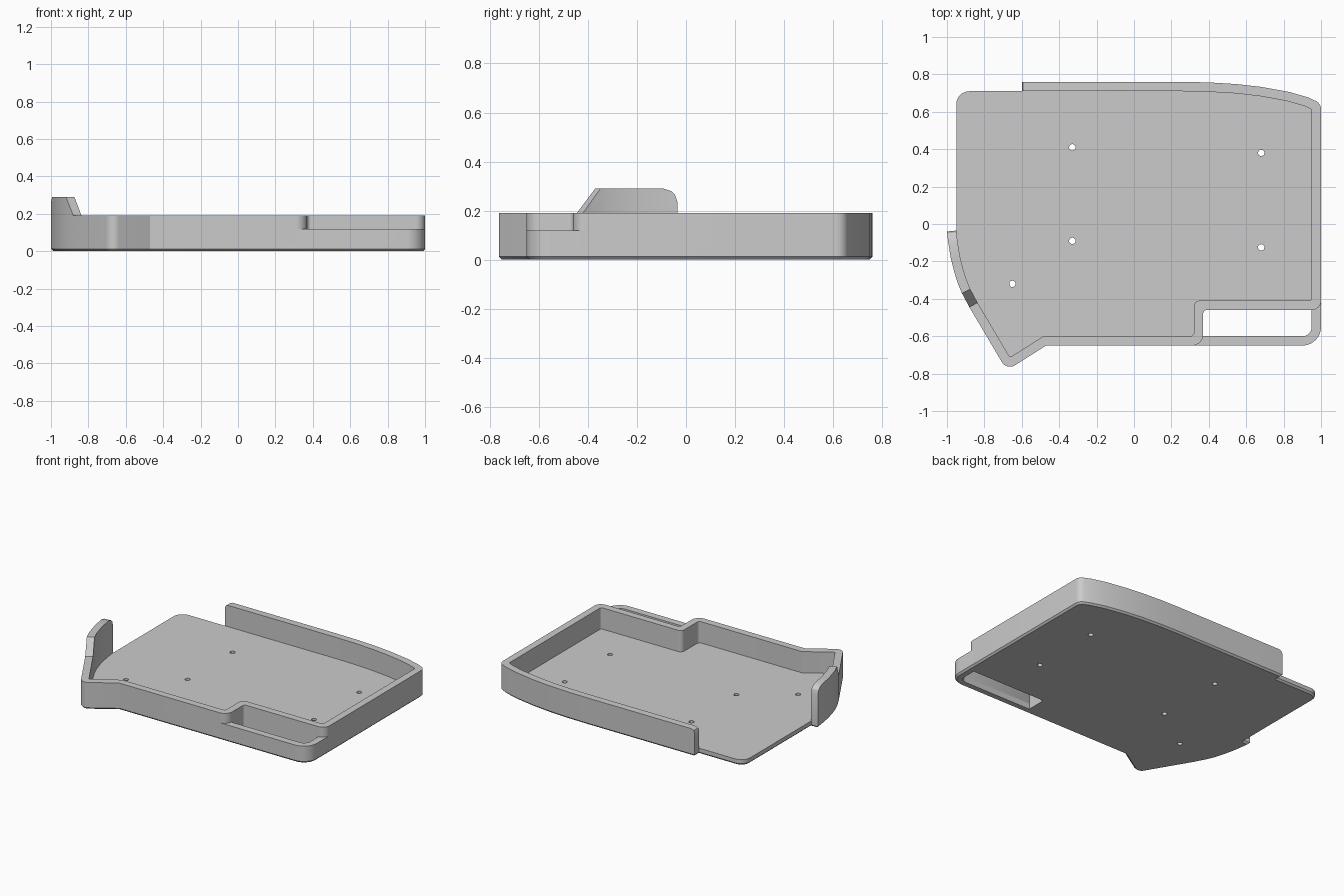
import bpy, bmesh, math
from mathutils import Vector

cube = bpy.data.objects.get("Cube")
if cube:
    bpy.data.objects.remove(cube, do_unlink=True)

FLOOR, RIM, WALL, TALL = 0.04, 0.12, 0.19, 0.29
THICK = 0.05

grey = bpy.data.materials.new("plain grey")
grey.use_nodes = True
grey.diffuse_color = (0.6, 0.6, 0.6, 1)
grey.node_tree.nodes["Principled BSDF"].inputs["Base Color"].default_value = (0.6, 0.6, 0.6, 1)


def offset(points, dist, closed=False):
    """Shift a clockwise path to its right with mitred corners."""
    n, result = len(points), []
    for i, p in enumerate(points):
        normals = []
        for j in (i - 1, i):
            if closed or 0 <= j < n - 1:
                d = points[(j + 1) % n] - points[j % n]
                normals.append(Vector((d.y, -d.x, 0)).normalized())
        a, b = normals[0], normals[-1]
        result.append(p + (a + b) * dist / (1 + a.dot(b)))
    return result


def fillet(points, radii, steps=10):
    """Replace each corner that has a radius by an arc."""
    n, result = len(points), []
    for i, (p, r) in enumerate(zip(points, radii)):
        if not r:
            result.append(p)
            continue
        u = (points[i - 1] - p).normalized()
        v = (points[(i + 1) % n] - p).normalized()
        half = u.angle(v) / 2
        centre = p + (u + v).normalized() * r / math.sin(half)
        start = (p + u * r / math.tan(half) - centre).normalized()
        end = (p + v * r / math.tan(half) - centre).normalized()
        result += [centre + start.slerp(end, k / steps) * r for k in range(steps + 1)]
    return result


def rounded(corners):
    return fillet([Vector((x, y, 0)) for x, y, r in corners], [c[2] for c in corners])


def finish(bm, name):
    bmesh.ops.recalc_face_normals(bm, faces=bm.faces)
    mesh = bpy.data.meshes.new(name)
    bm.to_mesh(mesh)
    bm.free()
    mesh.materials.append(grey)
    obj = bpy.data.objects.new(name, mesh)
    bpy.context.collection.objects.link(obj)
    bpy.ops.object.select_all(action='DESELECT')
    obj.select_set(True)
    bpy.context.view_layer.objects.active = obj
    bpy.ops.object.shade_smooth_by_angle(angle=math.radians(30))


def prism(name, outline, holes, levels):
    """Extrude an outline with holes; levels are (height, outline inset)."""
    bm = bmesh.new()
    caps = {0: [], len(levels) - 1: []}
    for loop in [outline] + holes:
        rings = []
        for z, inset in levels:
            pts = offset(loop, inset, True) if loop is outline and inset else loop
            rings.append([bm.verts.new((p.x, p.y, z)) for p in pts])
        n = len(loop)
        for low, high in zip(rings, rings[1:]):
            for i in range(n):
                j = (i + 1) % n
                bm.faces.new((low[i], low[j], high[j], high[i]))
        for level, edges in caps.items():
            ring = rings[level]
            edges += [bm.edges.get((ring[i], ring[i - 1])) for i in range(n)]
    for edges in caps.values():
        bmesh.ops.triangle_fill(bm, edges=edges, use_beauty=True, normal=(0, 0, 1))
    finish(bm, name)


def wall(name, corners):
    """Upright strip along a path of (x, y, top, outer radius, inner radius)."""
    path = [Vector(c[:3]) for c in corners]
    outer = fillet(path, [c[3] for c in corners])
    inner = fillet(offset(path, THICK), [c[4] for c in corners])
    bm = bmesh.new()
    rings = []
    for o, i in zip(outer, inner):
        rings.append([bm.verts.new(v) for v in (
            (o.x, o.y, FLOOR), o, i, (i.x, i.y, FLOOR))])
    for a, b in zip(rings, rings[1:]):
        for k in range(4):
            m = (k + 1) % 4
            bm.faces.new((a[k], a[m], b[m], b[k]))
    bm.faces.new(rings[0])
    bm.faces.new(rings[-1])
    finish(bm, name)


# Outer edge of the case, clockwise from the open back corner
back = [(-0.6, 0.76, 0.165, 0, 0), (-0.593, 0.76, 0.182, 0, 0), (-0.575, 0.76, WALL, 0, 0),
        (0.25, 0.76, WALL, 0, 0), (0.4, 0.757, WALL, 0, 0), (0.55, 0.748, WALL, 0, 0),
        (0.68, 0.733, WALL, 0, 0), (0.83, 0.706, WALL, 0, 0), (0.93, 0.677, WALL, 0, 0),
        (1, 0.645, WALL, 0.05, 0.015)]
notch = [(1, -0.46, WALL, 0.05, 0.015), (0.37, -0.46, WALL, 0.02, 0.03),
         (0.37, -0.65, WALL, 0.06, 0.02)]
front = [(-0.47, -0.65, WALL, 0, 0), (-0.68, -0.783, WALL, 0.05, 0.01),
         (-0.88, -0.445, WALL, 0, 0)]
thumb_side = [(-0.92, -0.37, TALL, 0, 0), (-0.943, -0.315, TALL, 0, 0),
              (-0.963, -0.25, TALL, 0, 0), (-0.98, -0.18, TALL, 0, 0),
              (-0.993, -0.1, TALL, 0, 0), (-0.997, -0.067, 0.28, 0, 0),
              (-0.999, -0.05, 0.265, 0, 0), (-1, -0.04, 0.235, 0, 0)]

# Raised wall around the tray
wall("raised_wall", back + notch + front + thumb_side)

# Floor plate with screw holes, side slot and chamfered underside
edge = [(c[0], c[1], c[3]) for c in back[:1] + back[3:]]
edge += [(1, -0.65, 0.1)]
edge += [(c[0], c[1], c[3]) for c in front + thumb_side]
edge += [(-0.95, -0.04, 0), (-0.95, 0.71, 0.07), (-0.6, 0.71, 0)]
slot = rounded([(0.37, -0.46, 0.02), (0.95, -0.46, 0), (0.95, -0.6, 0.05), (0.37, -0.6, 0)])
screws = [(-0.33, 0.41), (0.68, 0.38), (-0.33, -0.09), (0.68, -0.125), (-0.65, -0.32)]
holes = [[Vector((x + 0.017 * math.cos(k * math.tau / 20),
                  y + 0.017 * math.sin(k * math.tau / 20), 0)) for k in range(20)]
         for x, y in screws]
prism("floor_plate", rounded(edge), [slot] + holes, [(0, 0.012), (0.012, 0), (FLOOR, 0)])

# Low rim around the slot
rim = [(1, -0.41, 0), (1, -0.65, 0.1), (0.31, -0.65, 0), (0.31, -0.62, 0),
       (0.35, -0.6, 0), (0.95, -0.6, 0.05), (0.95, -0.41, 0)]
prism("slot_rim", rounded(rim), [], [(FLOOR, 0), (RIM, 0)])
